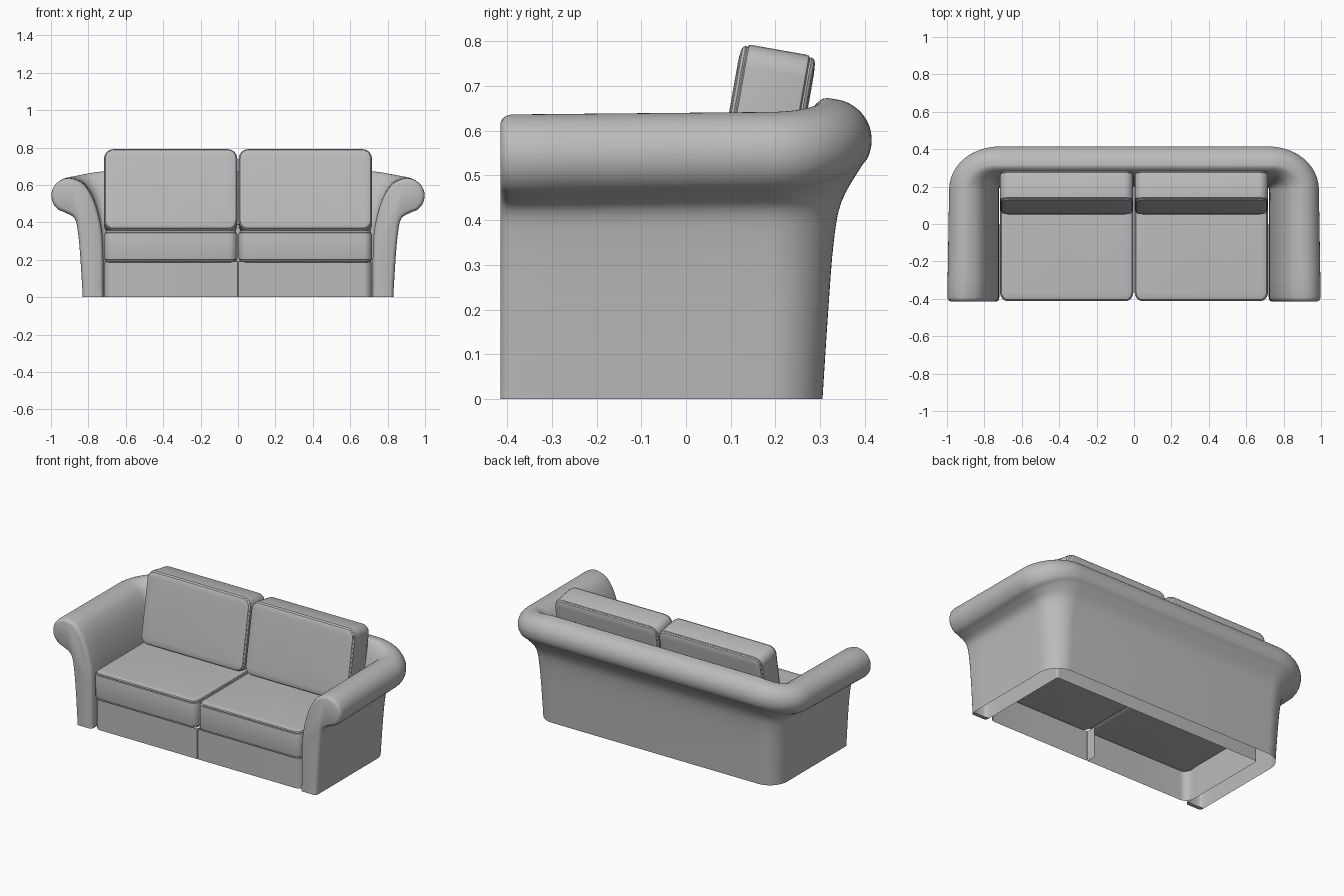
import bpy, bmesh, math
from mathutils import Vector, Matrix

if "Cube" in bpy.data.objects:
    bpy.data.objects.remove(bpy.data.objects["Cube"], do_unlink=True)

fabric = bpy.data.materials.new("grey fabric")
fabric.use_nodes = True
GREY = (0.5, 0.5, 0.5, 1)
fabric.diffuse_color = GREY
fabric.node_tree.nodes["Principled BSDF"].inputs["Base Color"].default_value = GREY


def finish(bm, name, angle=35, recalc=True):
    if recalc:
        bmesh.ops.recalc_face_normals(bm, faces=bm.faces)
    mesh = bpy.data.meshes.new(name)
    bm.to_mesh(mesh)
    bm.free()
    mesh.materials.append(fabric)
    obj = bpy.data.objects.new(name, mesh)
    bpy.context.scene.collection.objects.link(obj)
    bpy.ops.object.select_all(action='DESELECT')
    obj.select_set(True)
    bpy.context.view_layer.objects.active = obj
    bpy.ops.object.shade_smooth_by_angle(angle=math.radians(angle))
    return obj


def loft(bm, rings, closed):
    """Join rows of points with quads; returns the vertex rows."""
    rows = [[bm.verts.new(p) for p in ring] for ring in rings]
    n = len(rows[0])
    for a, b in zip(rows, rows[1:]):
        for i in range(n if closed else n - 1):
            j = (i + 1) % n
            bm.faces.new((a[i], a[j], b[j], b[i]))
    return rows


def smooth_curve(pts, steps=4):
    """Catmull-Rom curve through the points."""
    p = [pts[0]] + pts + [pts[-1]]
    out = []
    for a, b, c, d in zip(p, p[1:], p[2:], p[3:]):
        for k in range(steps):
            t = k / steps
            out.append(0.5 * (2 * b + (c - a) * t + (2 * a - 5 * b + 4 * c - d) * t * t
                              + (3 * b - a - 3 * c + d) * t ** 3))
    return out + [pts[-1]]


def roll_profile(outer, centre, radius, start, inner):
    """Outer wall, rolled top and inner wall as (outward offset, height)."""
    arc = []
    for k in range(8):
        a = math.radians(start + (105 - start) * k / 7)
        arc.append((centre[0] + radius * math.cos(a), centre[1] + radius * math.sin(a)))
    return [Vector(p) for p in outer + arc + inner]


# Body: one rolled profile swept round both arms and the back
arm = roll_profile([(.12, 0), (.132, .2), (.145, .34), (.163, .42)], (.195, .543), .093, -80,
                   [(.115, .605), (.065, .53), (.028, .41), (.012, .28), (.01, 0)])
back = roll_profile([(.12, 0), (.133, .2), (.145, .35), (.162, .44)], (.138, .579), .092, -45,
                    [(.08, .62), (.05, .53), (.025, .41), (.015, .28), (.015, 0)])
CX, CY, FRONT = .71, .185, -.39


def section(x, y, ang, t):
    pts = smooth_curve([a.lerp(b, t) for a, b in zip(arm, back)])
    return [(x + p.x * math.cos(ang), y + p.x * math.sin(ang), p.y) for p in pts]


rings = [section(CX, FRONT + (CY - FRONT) * k / 6, 0, .15 * k / 6) for k in range(6)]
for k in range(15):
    s = k / 14
    rings.append(section(CX, CY, s * math.pi / 2, .15 + .85 * s * s * (3 - 2 * s)))
rings += [[(-x, y, z) for x, y, z in ring] for ring in reversed(rings)]

bm = bmesh.new()
rows = loft(bm, rings, False)
caps = [bm.faces.new(rows[0]), bm.faces.new(rows[-1])]
bmesh.ops.recalc_face_normals(bm, faces=bm.faces)
# Rounded front ends of the arms
for cap in caps:
    if cap.normal.y > 0:
        cap.normal_flip()
    for thick, depth in ((.003, .012), (.006, .008), (.011, .005)):
        bmesh.ops.inset_individual(bm, faces=[cap], thickness=thick, depth=depth)
    for v in bm.verts:
        if v.co.y < FRONT - .001 and v.co.z < .03:
            v.co.z = 0
finish(bm, "arms_and_back", 40, recalc=False)


def rounded_rect(w, d, r, z, n=6):
    pts = []
    for q, (sx, sy) in enumerate(((1, 1), (-1, 1), (-1, -1), (1, -1))):
        for k in range(n + 1):
            a = math.pi / 2 * (q + k / n)
            pts.append((sx * (w / 2 - r) + r * math.cos(a), sy * (d / 2 - r) + r * math.sin(a), z))
    return pts


def cushion(name, w, d, h, r, matrix):
    """Padded slab with a seam groove round each face."""
    half = [(0, .5 * h - .024), (.0015, .5 * h - .018), (.006, .5 * h - .015), (.004, .5 * h - .011),
            (.008, .5 * h - .005), (.016, .5 * h - .002), (.04, .5 * h)]
    layers = [(i, -z) for i, z in reversed(half)] + half
    bm = bmesh.new()
    rows = loft(bm, [rounded_rect(w - 2 * i, d - 2 * i, max(r - i, .012), z) for i, z in layers], True)
    bm.faces.new(rows[0])
    bm.faces.new(rows[-1])
    bmesh.ops.transform(bm, matrix=matrix, verts=bm.verts)
    finish(bm, name)


def rail(name, side):
    """Half of the front panel, curling inwards beside the arm."""
    r = .045
    path = [(.001, -.34), (.001, -.397), (.004, -.4), (.35, -.4)]
    for k in range(8):
        a = math.pi / 2 * k / 7
        path.append((.67 + r * math.sin(a), -.4 + r - r * math.cos(a)))
    path.append((.715, -.33))
    bm = bmesh.new()
    loft(bm, [[(side * x, y, z) for x, y in path] for z in (0, .19)], False)
    finish(bm, name)


for side, label in ((1, "left"), (-1, "right")):
    x = side * .36
    cushion(label + "_seat_cushion", .712, .62, .178, .045, Matrix.Translation((x, -.103, .272)))
    # Back cushions lean backwards, with their broad face forward
    lean = Matrix.Translation((x, .17, .564)) @ Matrix.Rotation(math.radians(80), 4, 'X')
    cushion(label + "_back_cushion", .712, .44, .172, .05, lean)
    rail(label + "_front_rail", side)
